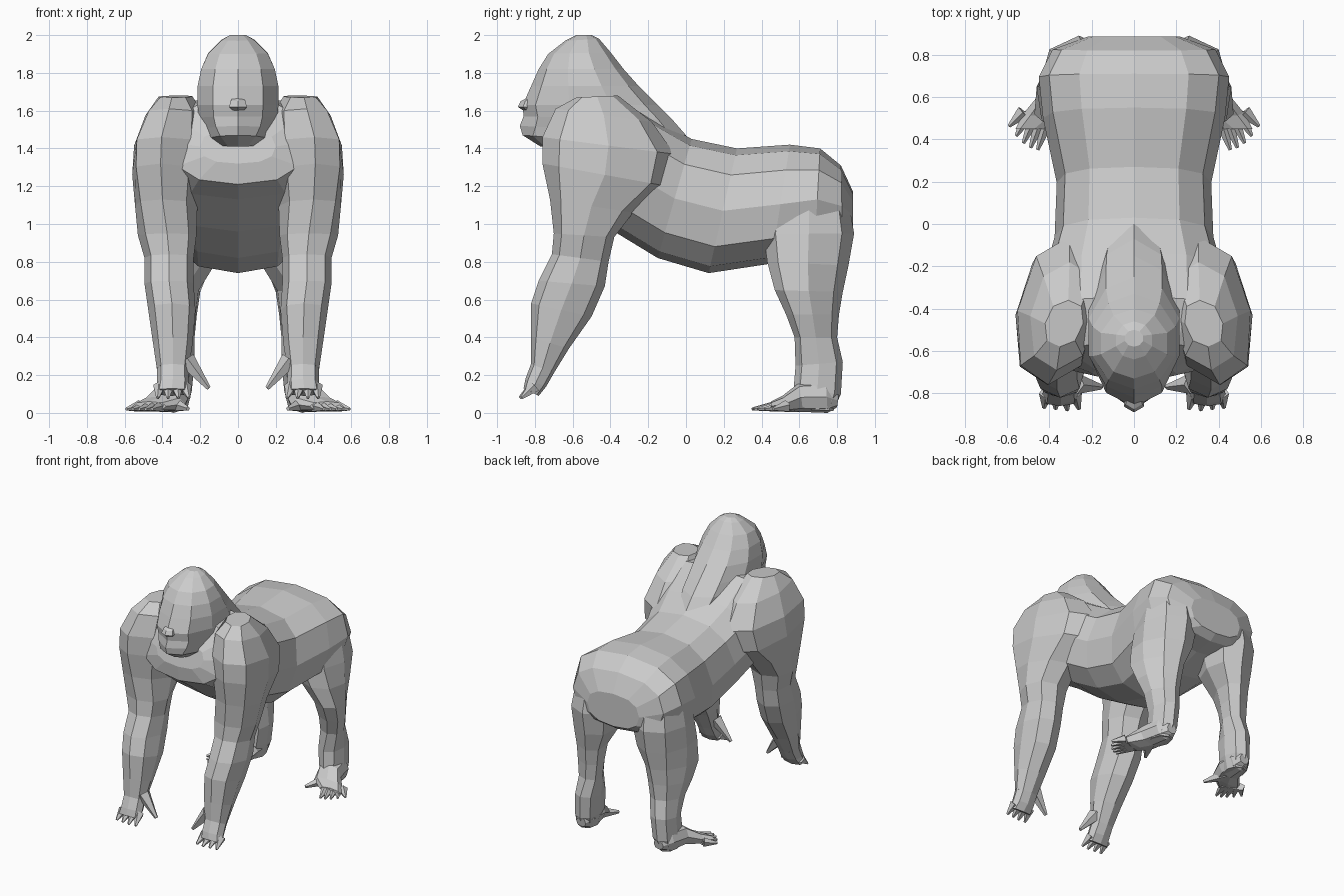
import bpy, bmesh, math
from mathutils import Vector


def finish(name, bm, mirror):
    bmesh.ops.recalc_face_normals(bm, faces=bm.faces)
    me = bpy.data.meshes.new(name)
    bm.to_mesh(me)
    bm.free()
    ob = bpy.data.objects.new(name, me)
    bpy.context.collection.objects.link(ob)
    if mirror:
        mod = ob.modifiers.new("Mirror", 'MIRROR')
        mod.use_mirror_merge = False
    return ob


def loft(name, rings, n=10, p=1.0, mirror=False):
    """Rings are (ay, az, by, bz, centre x, half width, x skew): A and B are ends in the side plane."""
    bm = bmesh.new()
    loops = []
    for ay, az, by, bz, xc, hw, *skew in rings:
        k = skew[0] if skew else 0
        a, b = Vector((xc + k, ay, az)), Vector((xc - k, by, bz))
        mid, half = (a + b) / 2, (a - b) / 2
        loop = []
        for i in range(n):
            t = 2 * math.pi * i / n
            c, s = math.cos(t), math.sin(t)
            c = math.copysign(abs(c) ** p, c)
            s = math.copysign(abs(s) ** p, s) if abs(s) > 1e-6 else 0
            loop.append(bm.verts.new(mid + half * c + Vector((hw * s, 0, 0))))
        loops.append(loop)
    for l0, l1 in zip(loops, loops[1:]):
        for i in range(n):
            j = (i + 1) % n
            bm.faces.new((l0[i], l0[j], l1[j], l1[i]))
    bm.faces.new(loops[0])
    bm.faces.new(loops[-1])
    return finish(name, bm, mirror)


def digits(name, items, n=5):
    """Tapered digits, each (base, tip, base radius)."""
    bm = bmesh.new()
    for base, tip, r in items:
        a, b = Vector(base), Vector(tip)
        q = (b - a).to_track_quat('Z', 'Y').to_matrix().to_4x4()
        q.translation = (a + b) / 2
        bmesh.ops.create_cone(bm, cap_ends=True, segments=n, radius1=r,
                              radius2=r * 0.25, depth=(b - a).length, matrix=q)
    return finish(name, bm, True)


# Torso from rump to chest
loft("torso", [
    (.885, .92, .885, 1.17, 0, .22),
    (.83, .88, .82, 1.31, 0, .385),
    (.68, .86, .71, 1.40, 0, .45),
    (.45, .79, .55, 1.42, 0, .43),
    (.12, .74, .27, 1.40, 0, .365),
    (-.15, .82, .03, 1.45, 0, .375),
    (-.38, .96, -.13, 1.54, 0, .43),
    (-.60, 1.13, -.34, 1.68, 0, .44),
    (-.72, 1.21, -.56, 1.66, 0, .36),
    (-.73, 1.32, -.68, 1.50, 0, .20)], n=12, p=.8)

# Head and sloping nape
loft("head", [
    (-.77, 1.41, -.55, 1.42, 0, .09),
    (-.865, 1.47, -.30, 1.43, 0, .16),
    (-.88, 1.52, .00, 1.47, 0, .20),
    (-.86, 1.57, -.07, 1.55, 0, .22),
    (-.865, 1.63, -.15, 1.63, 0, .225),
    (-.82, 1.73, -.25, 1.73, 0, .225),
    (-.78, 1.82, -.33, 1.82, 0, .205),
    (-.73, 1.90, -.40, 1.91, 0, .165),
    (-.64, 1.97, -.46, 1.98, 0, .09),
    (-.58, 2.0, -.50, 2.0, 0, .045)])

# Nose
loft("nose", [
    (-.82, 1.68, -.76, 1.68, 0, .03),
    (-.875, 1.65, -.78, 1.65, 0, .045),
    (-.89, 1.62, -.78, 1.62, 0, .055),
    (-.86, 1.60, -.78, 1.59, 0, .03)], n=6)

# Arms with shoulders sloping into the back
loft("arm", [
    (-.58, 1.67, -.36, 1.68, .33, .09, .02),
    (-.69, 1.61, -.18, 1.54, .335, .155, .03),
    (-.76, 1.46, -.06, 1.37, .355, .195, .05),
    (-.76, 1.32, -.10, 1.20, .37, .19, .04),
    (-.72, 1.13, -.28, 1.06, .38, .165, .02),
    (-.70, .95, -.38, .93, .375, .155),
    (-.71, .84, -.41, .80, .365, .13),
    (-.78, .70, -.43, .67, .365, .13),
    (-.82, .58, -.50, .51, .35, .125),
    (-.82, .40, -.62, .34, .345, .105),
    (-.82, .26, -.70, .21, .345, .085)], n=8, p=.88, mirror=True)

# Hands with fingers and thumb
loft("hand", [
    (-.82, .26, -.70, .21, .345, .083),
    (-.85, .18, -.74, .14, .345, .085),
    (-.86, .13, -.78, .09, .35, .09)], n=8, p=.85, mirror=True)
digits("fingers", [((.28 + .045 * i, -.80, .14),
                    (.26 + .055 * i, -.88 + .006 * abs(i - 1), .08), .035)
                   for i in range(4)]
       + [((.275, -.755, .28), (.155, -.77, .13), .05)])

# Legs with knees turned outward
loft("leg", [
    (.52, 1.26, .78, 1.26, .24, .10),
    (.44, 1.12, .86, 1.13, .25, .17),
    (.41, .95, .89, .95, .26, .19),
    (.43, .80, .86, .78, .29, .17, .03),
    (.47, .65, .83, .64, .335, .125, .06),
    (.53, .52, .81, .52, .335, .11, .05),
    (.575, .40, .80, .40, .325, .095, .03),
    (.58, .25, .83, .27, .32, .09),
    (.57, .13, .82, .10, .33, .085),
    (.60, .02, .78, .01, .34, .07)], n=8, p=.9, mirror=True)

# Feet with splayed toes and an inner big toe
loft("foot", [
    (.80, .03, .81, .10, .33, .04),
    (.75, .00, .74, .17, .34, .08),
    (.62, .005, .60, .16, .355, .095),
    (.54, .005, .51, .09, .40, .12),
    (.45, .01, .45, .06, .47, .09)], n=8, p=.85, mirror=True)
digits("toes", [((.41 + .028 * i, .49 + .01 * i, .034),
                 (.455 + .034 * i, .35 + .004 * i + .006 * i * i, .02), .034)
                for i in range(5)]
       + [((.35, .59, .05), (.265, .44, .022), .048)])
